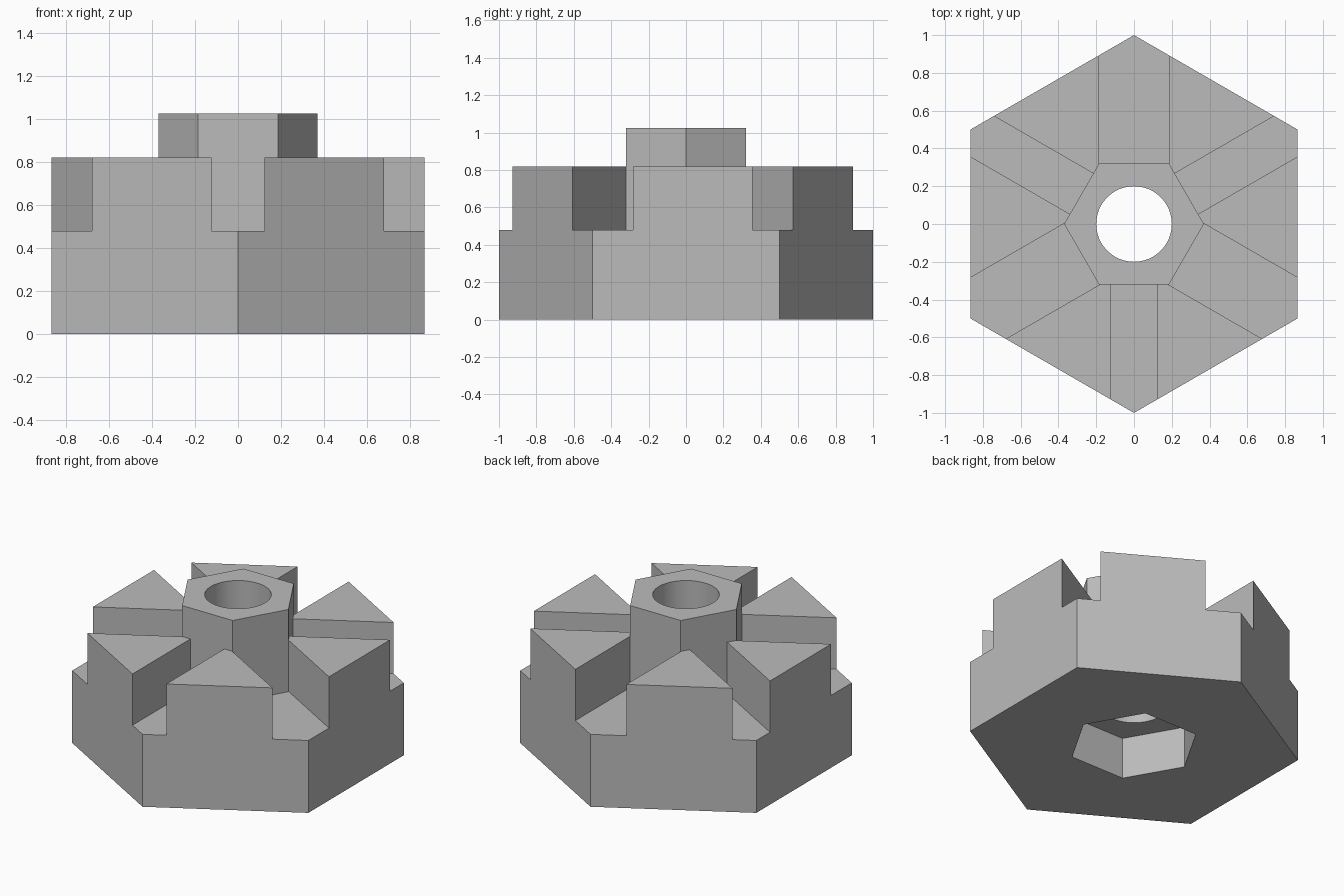
import bpy
from math import radians, cos, sin

cube = bpy.data.objects.get("Cube")
if cube:
    bpy.data.objects.remove(cube, do_unlink=True)

grey = bpy.data.materials.new("plain_grey")
grey.use_nodes = True
colour = (0.5, 0.5, 0.5, 1)
grey.diffuse_color = colour
grey.node_tree.nodes["Principled BSDF"].inputs["Base Color"].default_value = colour


def prism(name, sides, radius, z0, z1, turn=0):
    """Upright prism between two heights; turn 0 puts a corner on the y axis."""
    bpy.ops.mesh.primitive_cylinder_add(
        vertices=sides, radius=radius, depth=z1 - z0,
        location=(0, 0, (z0 + z1) / 2), rotation=(0, 0, radians(turn)))
    ob = bpy.context.object
    ob.name = name
    ob.data.materials.append(grey)
    return ob


def slot_box(angle, half_width, floor):
    """Radial box that runs from the axis outwards past the rim."""
    length, height = 1.3, 1.0
    a = radians(angle)
    bpy.ops.mesh.primitive_cube_add(
        size=1, location=(cos(a) * length / 2, sin(a) * length / 2, floor + height / 2),
        rotation=(0, 0, a))
    ob = bpy.context.object
    ob.name = "slot_cutter"
    ob.scale = (length, half_width * 2, height)
    ob.data.materials.append(grey)
    return ob


def combine(target, tool, operation):
    """Apply a boolean and remove the tool object."""
    tool.hide_render = True
    bpy.context.view_layer.update()
    mod = target.modifiers.new("boolean", "BOOLEAN")
    mod.operation = operation
    mod.solver = "EXACT"
    mod.object = tool
    bpy.ops.object.select_all(action="DESELECT")
    bpy.context.view_layer.objects.active = target
    target.select_set(True)
    bpy.ops.object.modifier_apply(modifier=mod.name)
    bpy.data.objects.remove(tool, do_unlink=True)


# Hexagonal body with alternating wide and narrow slots towards its corners
body = prism("castle_nut", 6, 1.0, 0, 0.82)
for i in range(6):
    combine(body, slot_box(90 + 60 * i, 0.124 if i % 2 else 0.187, 0.48), "DIFFERENCE")

# Central post, its flats facing the slots
combine(body, prism("centre_post", 6, 0.37, 0.3, 1.025, 30), "UNION")

# Round through bore and hexagonal pocket underneath
combine(body, prism("bore_cutter", 64, 0.2, -0.1, 1.2), "DIFFERENCE")
combine(body, prism("pocket_cutter", 6, 0.395, -0.2, 0.275, 30), "DIFFERENCE")

body.select_set(True)
bpy.context.view_layer.objects.active = body
bpy.ops.object.shade_smooth_by_angle(angle=radians(30))
